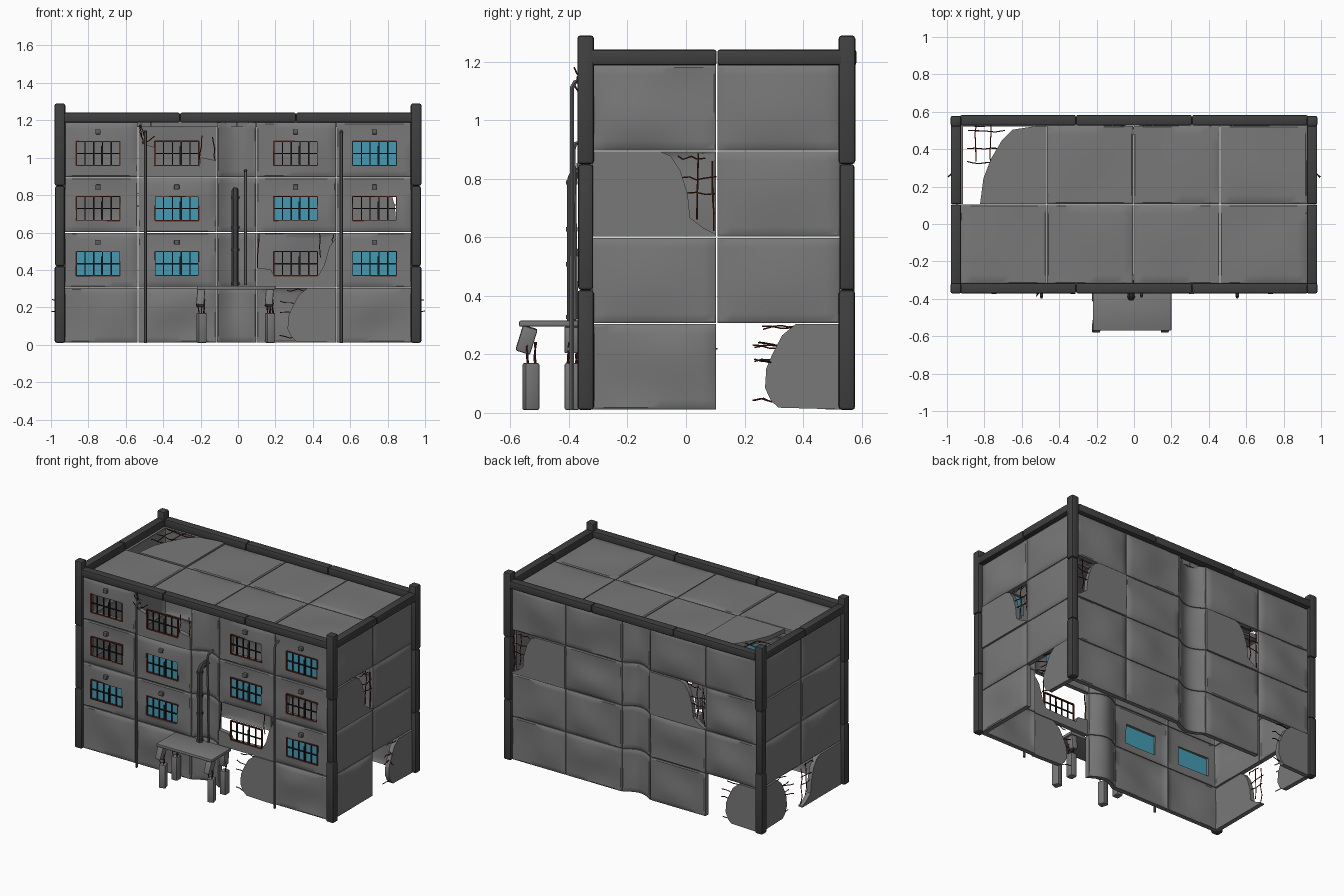
import bpy, bmesh, math, random
from mathutils import Vector, Euler

random.seed(4)
cube = bpy.data.objects.get("Cube")
if cube:
    bpy.data.objects.remove(cube)


def material(name, r, g, b):
    m = bpy.data.materials.new(name)
    m.use_nodes = True
    m.diffuse_color = (r, g, b, 1)
    m.node_tree.nodes["Principled BSDF"].inputs["Base Color"].default_value = (r, g, b, 1)
    return m


CONCRETE = material("grey concrete", .19, .19, .19)
DARK = material("dark concrete", .05, .05, .05)
STEEL = material("pipe steel", .11, .11, .11)
GLASS = material("blue glass", .06, .33, .46)
RUST = material("rusty steel", .11, .02, .012)
BLACK = material("black frame", .012, .012, .012)

# Each wall maps (along, up, outward) to the model's frame
WALLS = {
    "front": lambda u, v, d: Vector((u, -.35 - d, v)),
    "back": lambda u, v, d: Vector((u, .555 + d, v)),
    "left": lambda u, v, d: Vector((.95 + d, u, v)),
    "right": lambda u, v, d: Vector((-.95 - d, u, v)),
    "roof": lambda u, v, d: Vector((u, v, 1.2 + d)),
}
ROWS = [.01, .305, .6, .895, 1.19]
BAYS = [(-.93, -.537), (-.533, -.115), (.1, .523), (.527, .93)]
SIDES = [(-.32, .103), (.107, .525)]
THICK = .03
rebars = []


def smooth(ob, mat):
    ob.data.materials.clear()
    ob.data.materials.append(mat)
    bpy.ops.object.select_all(action="DESELECT")
    ob.select_set(True)
    bpy.context.view_layer.objects.active = ob
    if ob.type == "CURVE":
        bpy.ops.object.convert(target="MESH")
    bpy.ops.object.shade_smooth_by_angle(angle=math.radians(35))


def finish(name, bm, mat):
    bmesh.ops.recalc_face_normals(bm, faces=bm.faces)
    me = bpy.data.meshes.new(name)
    bm.to_mesh(me)
    bm.free()
    ob = bpy.data.objects.new(name, me)
    bpy.context.collection.objects.link(ob)
    smooth(ob, mat)


def thicken(bm, wall):
    shift = WALLS[wall](0, 0, -THICK) - WALLS[wall](0, 0, 0)
    out = bmesh.ops.extrude_face_region(bm, geom=bm.faces[:], use_keep_orig=True)
    verts = [g for g in out["geom"] if isinstance(g, bmesh.types.BMVert)]
    bmesh.ops.translate(bm, vec=shift, verts=verts)


def boxes(name, items, mat, bevel=0.0):
    """items: (centre, size) or (centre, size, rotation)"""
    bm = bmesh.new()
    for c, s, *rot in items:
        vs = bmesh.ops.create_cube(bm, size=1)["verts"]
        turn = Euler(rot[0] if rot else (0, 0, 0)).to_matrix()
        for v in vs:
            v.co = turn @ Vector(a * b for a, b in zip(v.co, s)) + Vector(c)
    if bevel:
        bmesh.ops.bevel(bm, geom=bm.edges[:], offset=bevel, segments=2,
                        profile=.5, affect="EDGES")
    finish(name, bm, mat)


def tubes(name, paths, radius, mat):
    cu = bpy.data.curves.new(name, "CURVE")
    cu.dimensions = "3D"
    cu.bevel_depth = radius
    cu.bevel_resolution = 1
    cu.use_fill_caps = True
    for path in paths:
        sp = cu.splines.new("POLY")
        sp.points.add(len(path) - 1)
        for p, co in zip(sp.points, path):
            p.co = (*co, 1)
    ob = bpy.data.objects.new(name, cu)
    bpy.context.collection.objects.link(ob)
    smooth(ob, mat)


def rebar(a, b, wobble=.006):
    a, b = Vector(a), Vector(b)
    rebars.append([a.lerp(b, i / 4) + Vector(random.uniform(-wobble, wobble) for _ in range(3))
                   for i in range(5)])


def ticks(a, b, hole):
    inner = [a + (b - a) * i / 9 for i in range(1, 9)]
    if hole:
        inner = [t for t in inner if min(abs(t - h) for h in hole) > .012] + list(hole)
    return sorted([a, a + .007, b - .007, b] + inner)


def panel(name, wall, u, v, hole=None, amp=.016, scoop=0.0):
    """Dented slab with rounded seams and an optional window opening."""
    us, vs = ticks(*u, hole and hole[0]), ticks(*v, hole and hole[1])
    k = [random.uniform(.2, 1) * amp] + [random.uniform(-.6, .6) * amp for _ in range(2)]
    bm = bmesh.new()

    def point(a, b):
        s, t = (a - u[0]) / (u[1] - u[0]), (b - v[0]) / (v[1] - v[0])
        ps, pt = math.sin(math.pi * s), math.sin(math.pi * t)
        d = k[0] * ps * pt + k[1] * math.sin(2 * math.pi * s) * pt \
            + k[2] * ps * math.sin(2 * math.pi * t) - scoop * ps
        if a in u or b in v:
            d -= .005
        return bm.verts.new(WALLS[wall](a, b, d))

    grid = [[point(a, b) for b in vs] for a in us]
    for i in range(len(us) - 1):
        for j in range(len(vs) - 1):
            a, b = (us[i] + us[i + 1]) / 2, (vs[j] + vs[j + 1]) / 2
            if hole and hole[0][0] < a < hole[0][1] and hole[1][0] < b < hole[1][1]:
                continue
            bm.faces.new((grid[i][j], grid[i + 1][j], grid[i + 1][j + 1], grid[i][j + 1]))
    bmesh.ops.delete(bm, geom=[p for p in bm.verts if not p.link_faces], context="VERTS")
    thicken(bm, wall)
    finish(name, bm, CONCRETE)


# Broken slab outlines and the bars bared by each, in unit coordinates
CORNER = ([(0, 0), (1, 0), (1, .03), (.9, .1), (.79, .22), (.77, .5), (.71, .78), (.63, .95), (.55, 1), (0, 1)],
          [(.85, .2, .85, .97), (.97, .05, .97, .9), (.68, .93, .9, .93), (.7, .68, 1, .7), (.7, .52, 1, .5)])
STUMP = ([(1, 0), (1, 1), (.64, 1), (.53, .87), (.45, .65), (.4, .48), (.39, .25), (.44, .1), (.5, .02)],
         [(.38, .96, .65, .97), (.3, .75, .56, .72), (.3, .57, .55, .57), (.3, .12, .56, .08)])
SLOPE = ([(1, 0), (1, 1), (.9, 1), (.6, .95), (.48, .82), (.35, .58), (.26, .33), (.22, 0)],
         [(.17, .55, .17, 1), (.34, .5, .34, 1), (.08, .93, .5, .93), (.08, .7, .45, .72), (.08, .54, .35, .52)])
SOCKET = ([(0, 0), (1, 0), (1, .9), (.92, .75), (.85, .4), (.78, .22), (.22, .2), (.18, .33), (0, .36)],
          [(.02, .3, .02, .98), (.8, .55, .79, 1), (.95, .75, .97, .98), (.83, .3, .98, .7)])
LEDGE = ([(0, 0), (1, 0), (1, .3), (.8, .36), (.78, .2), (.2, .2), (.2, .55), (.08, .6), (0, .9)],
         [(.01, .95, .06, .6), (.79, .33, .8, .78), (.97, .3, .96, .75), (.06, .6, .2, .75)])


def broken(name, wall, u, v, kind, flip=False):
    outline, bars = kind

    def at(s, t, d):
        s = 1 - s if flip else s
        return WALLS[wall](u[0] + s * (u[1] - u[0]), v[0] + t * (v[1] - v[0]), d)

    bm = bmesh.new()
    bm.faces.new([bm.verts.new(at(s, t, .003)) for s, t in outline])
    thicken(bm, wall)
    finish(name, bm, CONCRETE)
    for a, b, c, d in bars:
        rebar(at(a, b, -.01), at(c, d, -.01))


# Window frames, panes and vents
panes, mullions, borders, vents = [], [], [], []
GLAZED = {(0, 1), (1, 1), (1, 2), (2, 2), (3, 1), (3, 3)}


def window(cx, cz, glazed):
    y, w, h = -.35, .235, .13
    for i in range(1, 5):
        mullions.append(((cx - w / 2 + w * i / 5, y, cz), (.006, .008, h)))
    mullions.append(((cx, y, cz), (w, .008, .006)))
    mullions.append(((cx + .02, y - .004, cz - .01), (.009, .009, h * .75)))
    for s in (-1, 1):
        borders.append(((cx + s * w / 2, y, cz), (.007, .012, h)))
        borders.append(((cx, y, cz + s * h / 2), (w, .012, .007)))
    if glazed:
        panes.append(((cx, y + .008, cz), (w, .006, h)))


# Front and back walls
WIN_X = [-.748, -.327, .308, .73]
FRONT_BROKEN = {(2, 0): STUMP, (2, 1): SOCKET, (1, 3): LEDGE}
BACK_BROKEN = {(0, 0): (STUMP, True), (1, 2): (CORNER, True), (3, 2): (CORNER, False)}
for r in range(4):
    v = (ROWS[r] + .002, ROWS[r + 1] - .002)
    for c, u in enumerate(BAYS):
        cx, cz = WIN_X[c], ROWS[r] + .128
        if (c, r) in FRONT_BROKEN:
            broken("broken_front_panel", "front", u, v, FRONT_BROKEN[c, r])
        elif r == 0:
            panel("front_base_panel", "front", u, v)
        else:
            panel("front_window_panel", "front", u, v,
                  ((cx - .117, cx + .117), (cz - .065, cz + .065)), .012)
            vents.append(((cx, -.362, cz + .115), (.028, .025, .026)))
        if r:
            window(cx, cz, (c, r) in GLAZED)
        if (c, r) in BACK_BROKEN:
            broken("broken_back_panel", "back", u, v, *BACK_BROKEN[c, r])
        else:
            panel("back_panel", "back", u, v)
    for wall in ("front", "back"):
        panel(wall + "_recessed_bay", wall, (-.112, .097), v, None, .006, .045)
    # Side walls
    for c, u in enumerate(SIDES):
        for wall, gaps in (("left", {(1, 0): STUMP, (0, 2): CORNER}),
                           ("right", {(1, 0): STUMP, (0, 0): CORNER})):
            if (c, r) in gaps:
                broken("broken_%s_panel" % wall, wall, u, v, gaps[c, r])
            else:
                panel(wall + "_panel", wall, u, v)

boxes("window_panes", panes, GLASS)
boxes("window_mullions", mullions, BLACK)
boxes("window_borders", borders, RUST)
boxes("wall_vents", vents, STEEL, .004)

# Roof slabs
ROOF_X = [-.925, -.467, -.004, .46, .925]
for c in range(4):
    for r, v in enumerate(SIDES):
        u = (ROOF_X[c] + .002, ROOF_X[c + 1] - .002)
        if (c, r) == (0, 1):
            broken("broken_roof_slab", "roof", u, v, SLOPE)
        else:
            panel("roof_slab", "roof", u, v, None, .008)

# Corner pillars and parapet beams
for x in (-.952, .952):
    for y in (-.343, .55):
        boxes("corner_pillar", [((x, y, z), (.055 + e, .055 + e, h)) for z, h, e in
              ((.215, .41, .001), (.635, .43, -.003), (1.07, .44, .002))], DARK, .011)
    boxes("side_parapet", [((x, y, 1.215), (.055, .43, .052)) for y in (-.11, .322)], DARK, .008)
for name, y in (("front_parapet", -.343), ("back_parapet", .555)):
    boxes(name, [((x, y, 1.215), (.618, .055, .052)) for x in (-.62, 0, .62)], DARK, .008)

# Entrance canopy on four crumbled posts
boxes("canopy_slab", [((-.01, -.465, .305), (.42, .21, .02))], CONCRETE, .004)
for x in (-.195, .172):
    for y, tilt in ((-.53, .3), (-.39, 0)):
        boxes("canopy_post", [((x, y, .09), (.045, .05, .16), (0, 0, tilt)),
                              ((x - .005, y - .015 * (tilt > 0), .25), (.042, .052, .09), (-tilt, .08, 0))],
              CONCRETE, .006)
        for dx, dy in ((-.014, -.012), (.014, -.012), (0, .015)):
            rebar((x + dx, y + dy, .15), (x + dx, y + dy, .24), .004)

# Drain pipes and the thick elbowed vent pipe
drains = [[(x, -.39, .01), (x, -.39, 1.11), (x, -.38, 1.13), (x, -.35, 1.14)] for x in (-.495, .552)]
drains.append([(.04, -.375, .32), (.04, -.385, .9), (.04, -.378, .92), (.04, -.33, .93)])
tubes("drain_pipes", drains, .0085, STEEL)
arc = [(-.015, -.355 - .035 * math.cos(a), .79 + .035 * math.sin(a))
       for a in (i * math.pi / 12 for i in range(7))]
tubes("vent_pipe", [[(-.015, -.39, .31)] + arc + [(-.015, -.31, .825)]], .019, DARK)
tubes("vent_pipe_collars", [[(-.015, -.39, z), (-.015, -.39, z + .015)] for z in (.32, .5, .62, .78)], .023, DARK)

# Loose bars bent outward
for s in (-1, 1):
    for z in (.17, .23):
        rebar((s * .93, .31, z), (s * .995, .25, z + .01), .003)
for z in (1.1, 1.15):
    rebar((-.5, -.34, z - .04), (-.52, -.385, z + .03), .004)
tubes("exposed_rebars", rebars, .0028, RUST)
